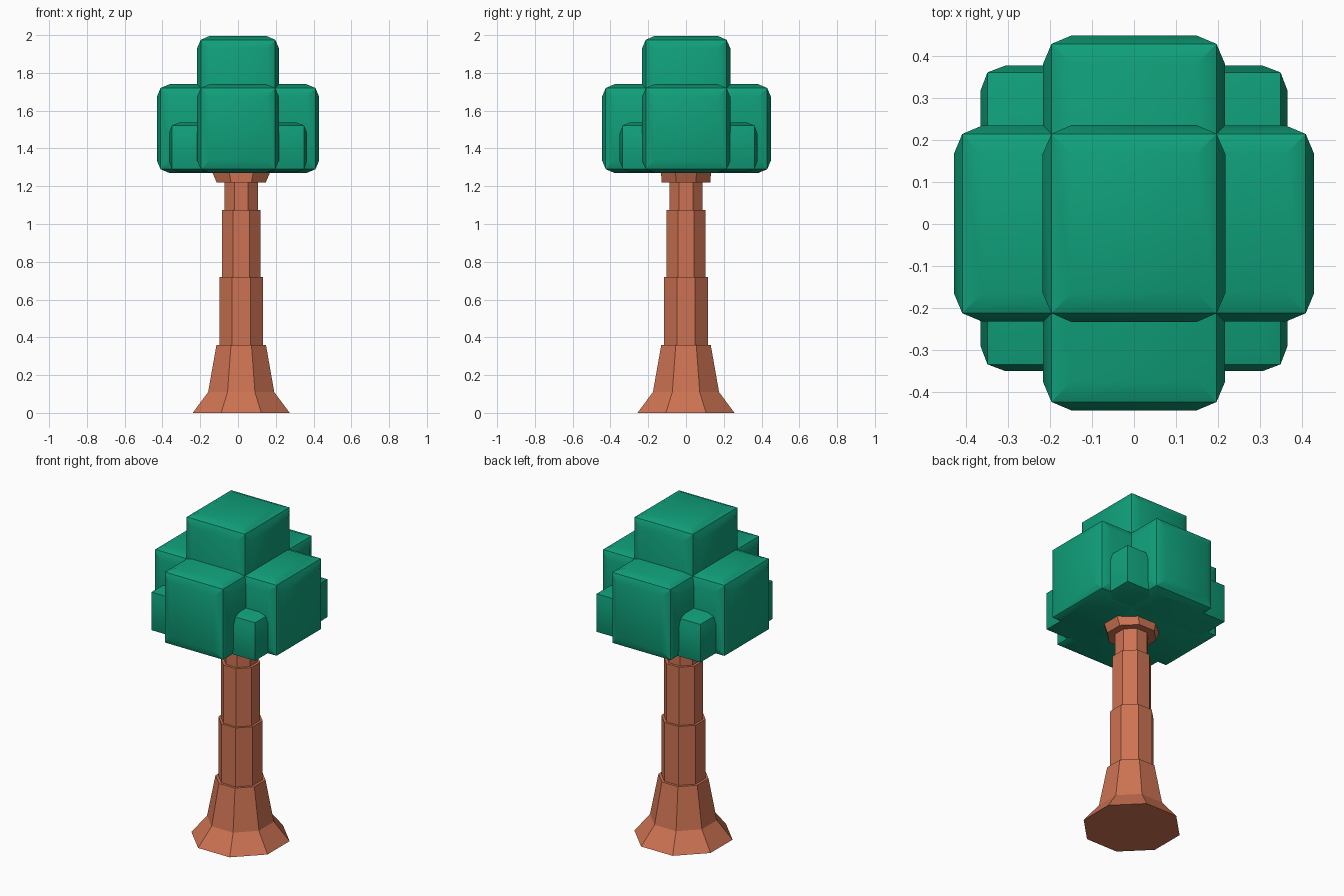
import bpy, bmesh, math
from mathutils import Vector

if "Cube" in bpy.data.objects:
    bpy.data.objects.remove(bpy.data.objects["Cube"])


def material(name, color):
    m = bpy.data.materials.new(name)
    m.diffuse_color = color
    m.use_nodes = True
    m.node_tree.nodes["Principled BSDF"].inputs["Base Color"].default_value = m.diffuse_color
    return m


BARK = material("bark", (0.61, 0.17, 0.085, 1))
LEAF = material("leaf", (0.005, 0.35, 0.195, 1))


def finish(bm, name, mat):
    bmesh.ops.recalc_face_normals(bm, faces=bm.faces)
    mesh = bpy.data.meshes.new(name)
    bm.to_mesh(mesh)
    bm.free()
    obj = bpy.data.objects.new(name, mesh)
    bpy.context.collection.objects.link(obj)
    mesh.materials.append(mat)
    return obj


def octagon_stack(name, profile, x=0.017):
    """Flat-sided octagon lofted through (half width x, half width y, z)."""
    bm = bmesh.new()
    rings = []
    for hx, hy, z in profile:
        ring = []
        for i in range(8):
            a = math.radians(22.5 + 45 * i)
            k = 1 / math.cos(math.radians(22.5))
            ring.append(bm.verts.new((x + hx * k * math.cos(a), hy * k * math.sin(a), z)))
        rings.append(ring)
    for lo, hi in zip(rings, rings[1:]):
        for i in range(8):
            j = (i + 1) % 8
            bm.faces.new((lo[i], lo[j], hi[j], hi[i]))
    bm.faces.new(rings[0])
    bm.faces.new(rings[-1])
    return finish(bm, name, BARK)


def puffed_box(name, lo, hi, inset=0.067, puff=0.02):
    """Box whose six faces are inset and pushed slightly outwards."""
    lo, hi = Vector(lo), Vector(hi)
    bm = bmesh.new()
    bmesh.ops.create_cube(bm, size=1)
    for v in bm.verts:
        v.co = Vector([(lo[k] + hi[k]) / 2 + v.co[k] * (hi[k] - lo[k]) for k in range(3)])
    bm.normal_update()
    bmesh.ops.inset_individual(bm, faces=bm.faces[:], thickness=inset, depth=puff)
    obj = finish(bm, name, LEAF)
    bpy.ops.object.select_all(action='DESELECT')
    obj.select_set(True)
    bpy.context.view_layer.objects.active = obj
    bpy.ops.object.shade_smooth_by_angle(angle=math.radians(30))
    return obj


# Stepped trunk with flared root
trunk = [(0.257, 0, 0), (0.175, 0, 0.11), (0.131, 0, 0.36),
         (0.116, 0, 0.36), (0.116, 0, 0.72),
         (0.103, 0, 0.72), (0.103, 0, 1.075),
         (0.088, 0, 1.075), (0.088, 0, 1.29)]
octagon_stack("trunk", [(r, r, z) for r, _, z in trunk])

# Collar under the leaves
octagon_stack("trunk_collar", [(0.13, 0.13, 1.22), (0.158, 0.132, 1.285)])

# Leaf blocks: tall centre, two crossing arms, low corner block
puffed_box("crown_centre", (-0.197, -0.213, 1.29), (0.197, 0.215, 1.975), puff=0.021)
puffed_box("crown_side_arms", (-0.41, -0.213, 1.29), (0.41, 0.215, 1.72))
puffed_box("crown_front_back_arms", (-0.197, -0.425, 1.29), (0.197, 0.43, 1.72))
puffed_box("crown_corners", (-0.35, -0.335, 1.29), (0.35, 0.362, 1.522), 0.06, 0.016)
